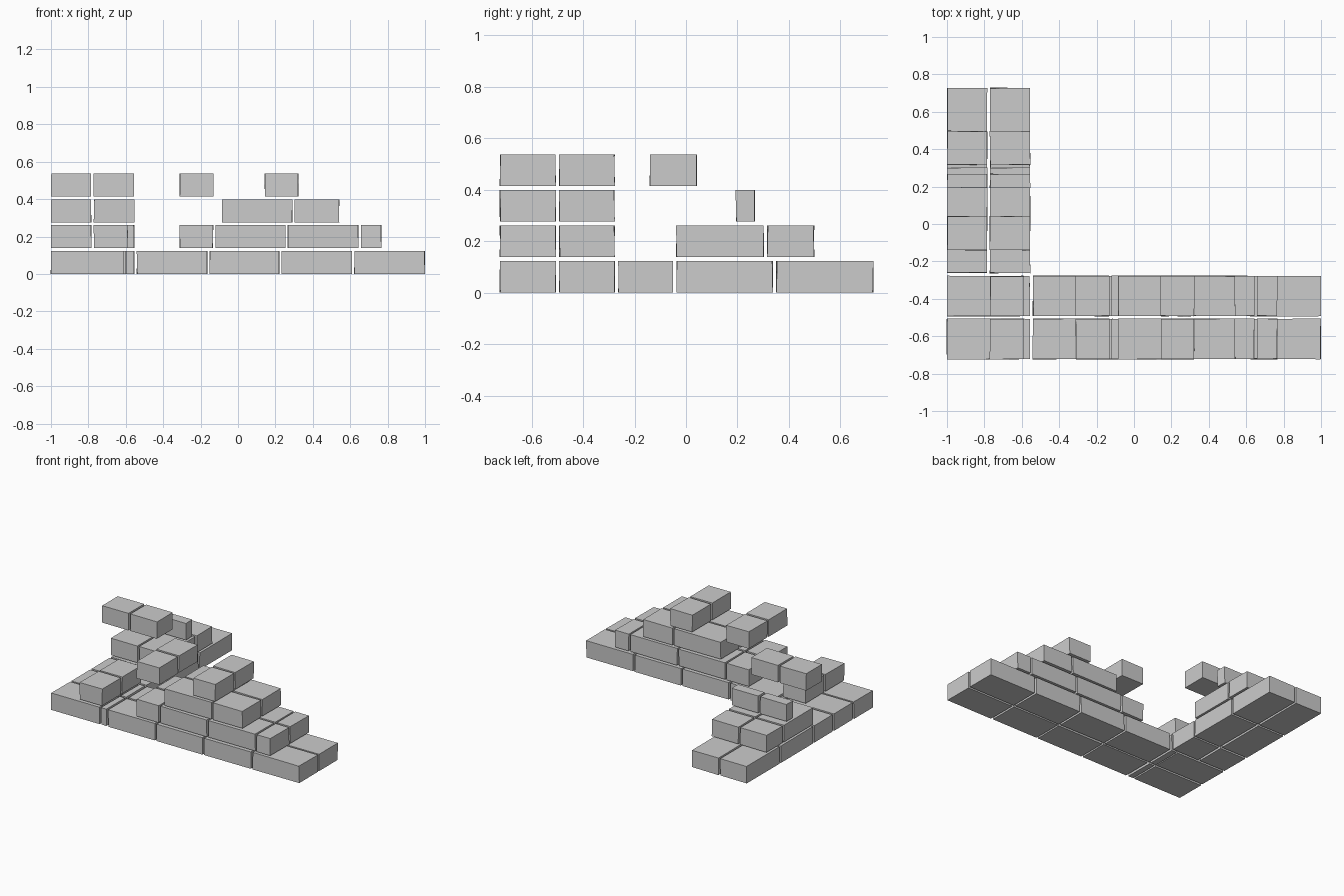
import bpy
import bmesh
import random

random.seed(4)
if "Cube" in bpy.data.objects:
    bpy.data.objects.remove(bpy.data.objects["Cube"], do_unlink=True)

# Single light grey stone colour
GREY = (0.6, 0.6, 0.6, 1.0)
stone = bpy.data.materials.new("light_grey_stone")
stone.use_nodes = True
stone.diffuse_color = GREY
stone.node_tree.nodes["Principled BSDF"].inputs["Base Color"].default_value = GREY

PITCH, HEIGHT = 0.138, 0.123   # course spacing and brick height
WOBBLE = 0.002                 # slight hand-cut skew of the corners


def brick(name, xs, ys, course):
    """Box spanning xs by ys on the given course, with slightly skewed corners."""
    z0 = course * PITCH
    bm = bmesh.new()
    bmesh.ops.create_cube(bm, size=1)
    for v in bm.verts:
        v.co.x = xs[v.co.x > 0] + random.uniform(-WOBBLE, WOBBLE)
        v.co.y = ys[v.co.y > 0] + random.uniform(-WOBBLE, WOBBLE)
        v.co.z = z0 + (HEIGHT if v.co.z > 0 else 0)
    mesh = bpy.data.meshes.new(name)
    bm.to_mesh(mesh)
    bm.free()
    mesh.materials.append(stone)
    bpy.context.collection.objects.link(bpy.data.objects.new(name, mesh))


# Long front wall: x spans per course, two bricks thick in y
front_courses = [
    [(-1, -.61), (-.6, -.557), (-.54, -.164), (-.151, .221), (.234, .607), (.622, .998)],
    [(-.77, -.59), (-.312, -.134), (-.12, .253), (.266, .643), (.658, .766)],
    [(-.085, .29), (.303, .54)],
    [(-.312, -.132), (.143, .322)],
]
front_layers = {"outer": (-.722, -.507), "inner": (-.492, -.278)}

# Side wall running back: y spans per course, two bricks thick in x
side_courses = [
    [(-.262, -.052), (-.036, .336), (.351, .727)],
    [(-.037, .302), (.317, .497)],
    [(.194, .267)],
    [(-.14, .042)],
]
side_layers = {"outer": (-.999, -.785), "inner": (-.77, -.556)}

for course, spans in enumerate(front_courses):
    for i, xs in enumerate(spans):
        for layer, ys in front_layers.items():
            brick(f"front_wall_{layer}_brick_{course + 1}_{i + 1}", xs, ys, course)

for course, spans in enumerate(side_courses):
    for i, ys in enumerate(spans):
        for layer, xs in side_layers.items():
            brick(f"side_wall_{layer}_brick_{course + 1}_{i + 1}", xs, ys, course)
